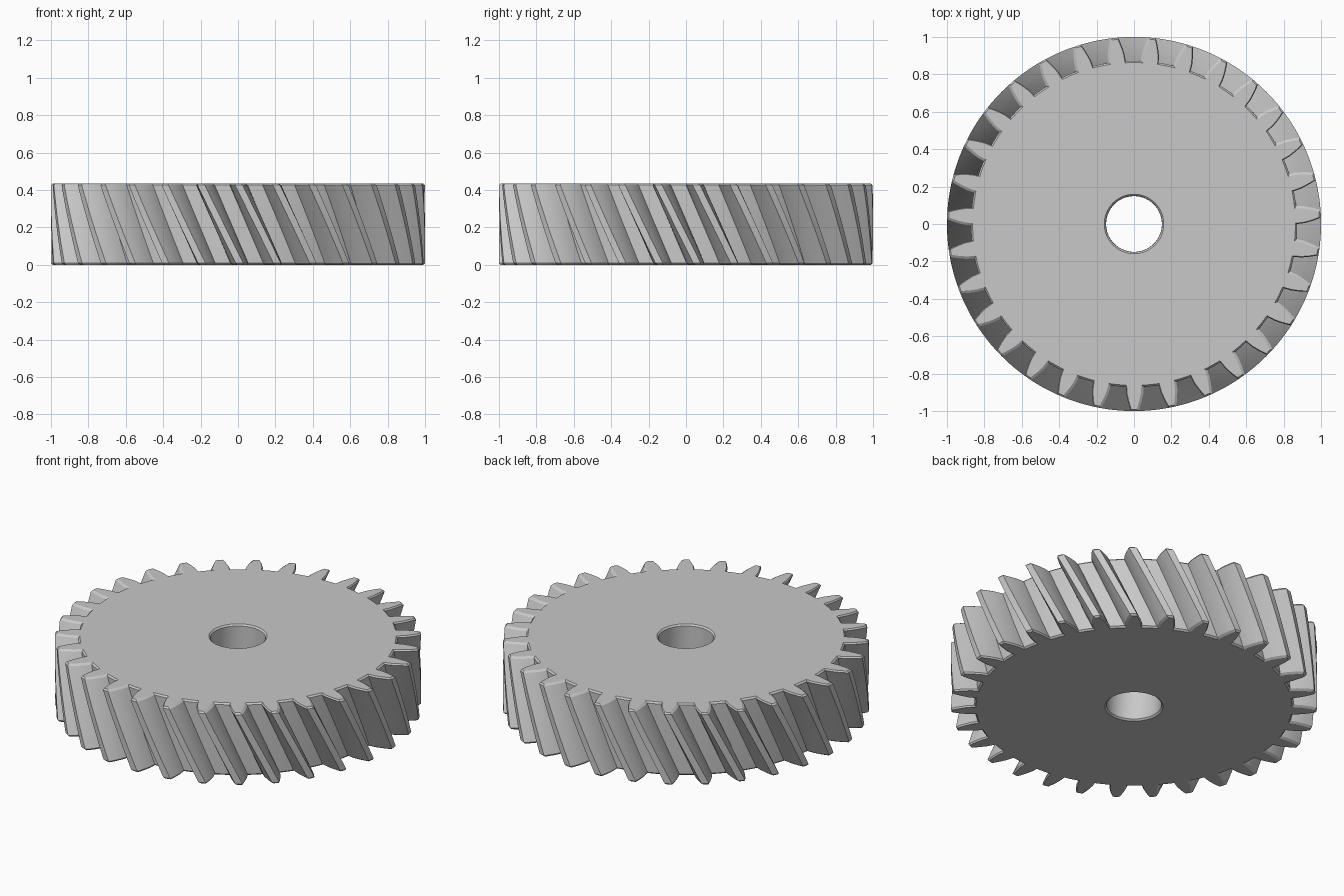
import bpy, bmesh, math
from mathutils import Vector, Matrix

cube = bpy.data.objects.get("Cube")
if cube:
    bpy.data.objects.remove(cube)

TEETH = 31
HEIGHT = 0.435
CHAMFER = 0.009
TWIST = -0.215          # helix turn from bottom to top, radians
BORE = 0.15
STEPS = 16
PITCH = 2 * math.pi / TEETH

# One flank: radius and half angle of the tooth, root to tip
FLANK = [(0.872, 0.055), (0.91, 0.05), (0.945, 0.04), (0.975, 0.03), (1.0, 0.02)]


def polar(radius, angle):
    return Vector((radius * math.cos(angle), radius * math.sin(angle)))


def gear_outline():
    """Counter-clockwise outline, with one tooth centred on -y."""
    points = []
    for tooth in range(TEETH):
        centre = -math.pi / 2 + tooth * PITCH
        points += [polar(r, centre - a) for r, a in FLANK]
        points += [polar(r, centre + a) for r, a in reversed(FLANK)]
        points.append(polar(FLANK[0][0], centre + PITCH / 2))
    return points


def inset(points, distance):
    """Move every side of the outline inwards by the same distance."""
    result = []
    for i, p in enumerate(points):
        before = (p - points[i - 1]).normalized()
        after = (points[(i + 1) % len(points)] - p).normalized()
        n1, n2 = Vector((-before.y, before.x)), Vector((-after.y, after.x))
        result.append(p + (n1 + n2) * distance / (1 + n1.dot(n2)))
    return result


outline = gear_outline()
small_outline = inset(outline, CHAMFER)
bore = [p.normalized() * BORE for p in outline]
wide_bore = [p.normalized() * (BORE + CHAMFER) for p in outline]

# Sections up the toothed side, then back down through the bore
sections = [(small_outline, 0)]
for s in range(STEPS + 1):
    sections.append((outline, CHAMFER + (HEIGHT - 2 * CHAMFER) * s / STEPS))
sections += [(small_outline, HEIGHT), (wide_bore, HEIGHT),
             (bore, HEIGHT - CHAMFER), (bore, CHAMFER), (wide_bore, 0)]

bm = bmesh.new()
rings = []
for points, z in sections:
    turn = Matrix.Rotation(TWIST * (z / HEIGHT - 1), 2)
    rings.append([bm.verts.new((*(turn @ p), z)) for p in points])

# Join each section to the next, closing the last onto the first
for k, ring in enumerate(rings):
    following = rings[(k + 1) % len(rings)]
    for i in range(len(ring)):
        j = (i + 1) % len(ring)
        bm.faces.new((ring[i], ring[j], following[j], following[i]))
bmesh.ops.recalc_face_normals(bm, faces=bm.faces)

mesh = bpy.data.meshes.new("helical_gear")
bm.to_mesh(mesh)
bm.free()
gear = bpy.data.objects.new("helical_gear", mesh)
bpy.context.collection.objects.link(gear)

# Plain grey metal
grey = bpy.data.materials.new("light_grey")
grey.use_nodes = True
colour = (0.58, 0.58, 0.58, 1)
grey.diffuse_color = colour
grey.node_tree.nodes["Principled BSDF"].inputs["Base Color"].default_value = colour
mesh.materials.append(grey)

bpy.ops.object.select_all(action='DESELECT')
gear.select_set(True)
bpy.context.view_layer.objects.active = gear
bpy.ops.object.shade_smooth_by_angle(angle=math.radians(30))
